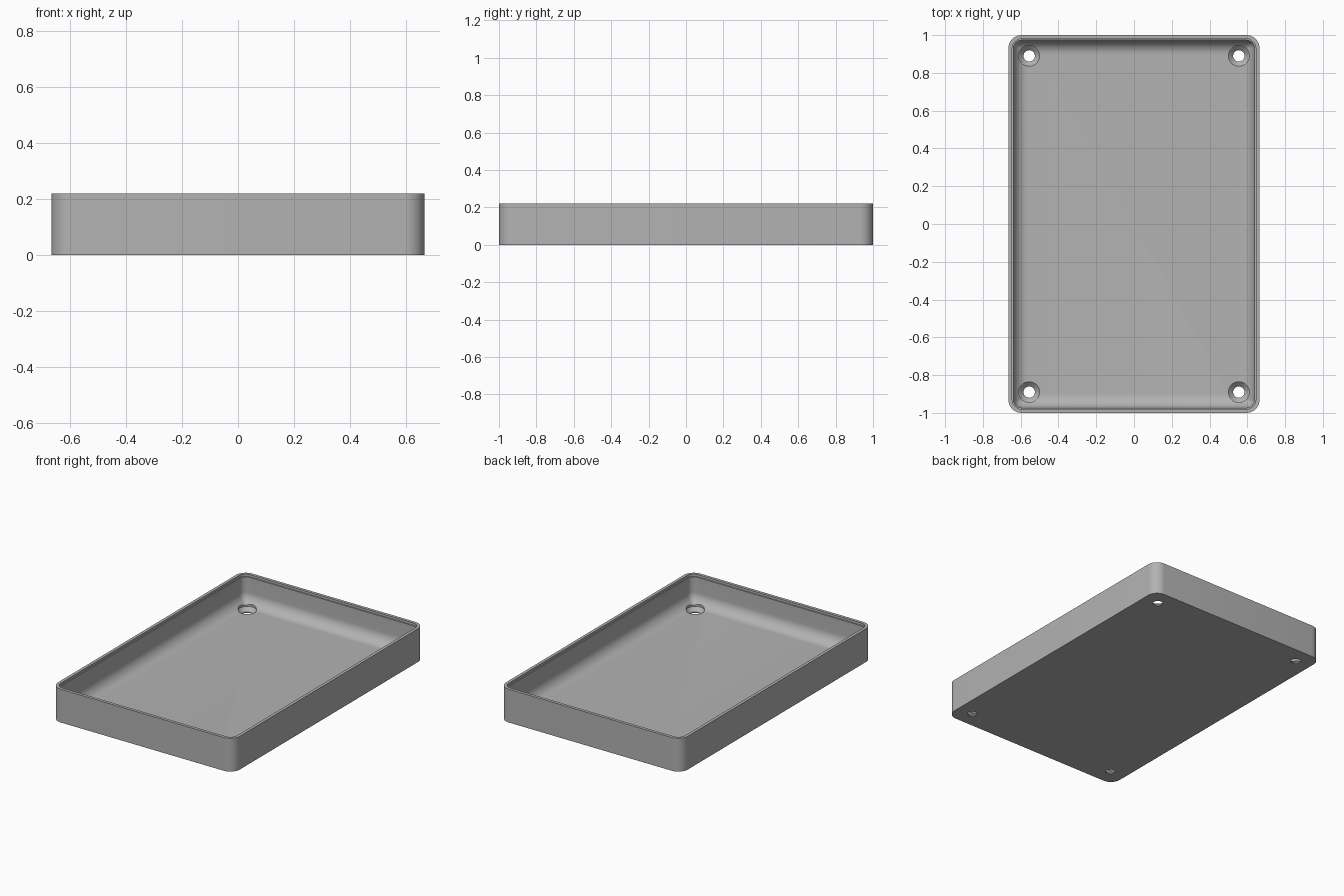
import bpy, bmesh, math

old = bpy.data.objects.get("Cube")
if old:
    bpy.data.objects.remove(old)

HALF_X, HALF_Y, HEIGHT = 0.665, 1.0, 0.22
CORNER, WALL, FLOOR, FILLET = 0.07, 0.027, 0.03, 0.075
HOLE_X, HOLE_Y = 0.555, 0.89

grey = bpy.data.materials.new("plain grey")
grey.use_nodes = True
colour = (0.45, 0.45, 0.45, 1)
grey.diffuse_color = colour
grey.node_tree.nodes["Principled BSDF"].inputs["Base Color"].default_value = colour


def make_object(name, bm):
    bmesh.ops.recalc_face_normals(bm, faces=bm.faces)
    mesh = bpy.data.meshes.new(name)
    bm.to_mesh(mesh)
    bm.free()
    mesh.materials.append(grey)
    obj = bpy.data.objects.new(name, mesh)
    bpy.context.collection.objects.link(obj)
    return obj


def rounded_loop(bm, inset, z, steps=10):
    """Ring of vertices round a rounded rectangle, pulled in by inset."""
    radius = max(CORNER - inset, 0.012)
    cx, cy = HALF_X - inset - radius, HALF_Y - inset - radius
    ring = []
    for q, (sx, sy) in enumerate([(1, 1), (-1, 1), (-1, -1), (1, -1)]):
        for i in range(steps + 1):
            a = math.pi / 2 * (q + i / steps)
            ring.append(bm.verts.new((sx * cx + radius * math.cos(a),
                                      sy * cy + radius * math.sin(a), z)))
    return ring


def skin(bm, rings):
    """Bridge successive rings and cap both ends."""
    n = len(rings[0])
    for a, b in zip(rings, rings[1:]):
        for i in range(n):
            j = (i + 1) % n
            bm.faces.new((a[i], a[j], b[j], b[i]))
    bm.faces.new(rings[0])
    bm.faces.new(rings[-1])


# Tray shell: outer wall, stepped rim, inner wall, fillet into the floor
profile = [(0, 0), (0, HEIGHT), (0.02, HEIGHT), (0.02, HEIGHT - 0.015),
           (WALL, HEIGHT - 0.015)]
for i in range(13):
    a = math.pi / 2 * i / 12
    profile.append((WALL + FILLET * (1 - math.cos(a)),
                    FLOOR + FILLET * (1 - math.sin(a))))
bm = bmesh.new()
skin(bm, [rounded_loop(bm, inset, z) for inset, z in profile])
tray = make_object("tray", bm)

# Countersunk screw holes in the four corners
bm = bmesh.new()
for sx in (-1, 1):
    for sy in (-1, 1):
        rings = []
        for r, z in [(0.03, -0.05), (0.03, 0.006), (0.055, FLOOR), (0.055, 0.15)]:
            rings.append([bm.verts.new((sx * HOLE_X + r * math.cos(k * math.tau / 40),
                                        sy * HOLE_Y + r * math.sin(k * math.tau / 40), z))
                          for k in range(40)])
        skin(bm, rings)
cutter = make_object("screw_hole_cutter", bm)
cutter.hide_render = True
cutter.hide_set(True)

bpy.context.view_layer.objects.active = tray
tray.select_set(True)
cut = tray.modifiers.new("screw holes", "BOOLEAN")
cut.operation = "DIFFERENCE"
cut.solver = "EXACT"
cut.object = cutter
bpy.ops.object.modifier_apply(modifier=cut.name)
bpy.data.objects.remove(cutter)
bpy.ops.object.shade_smooth_by_angle(angle=math.radians(30))
